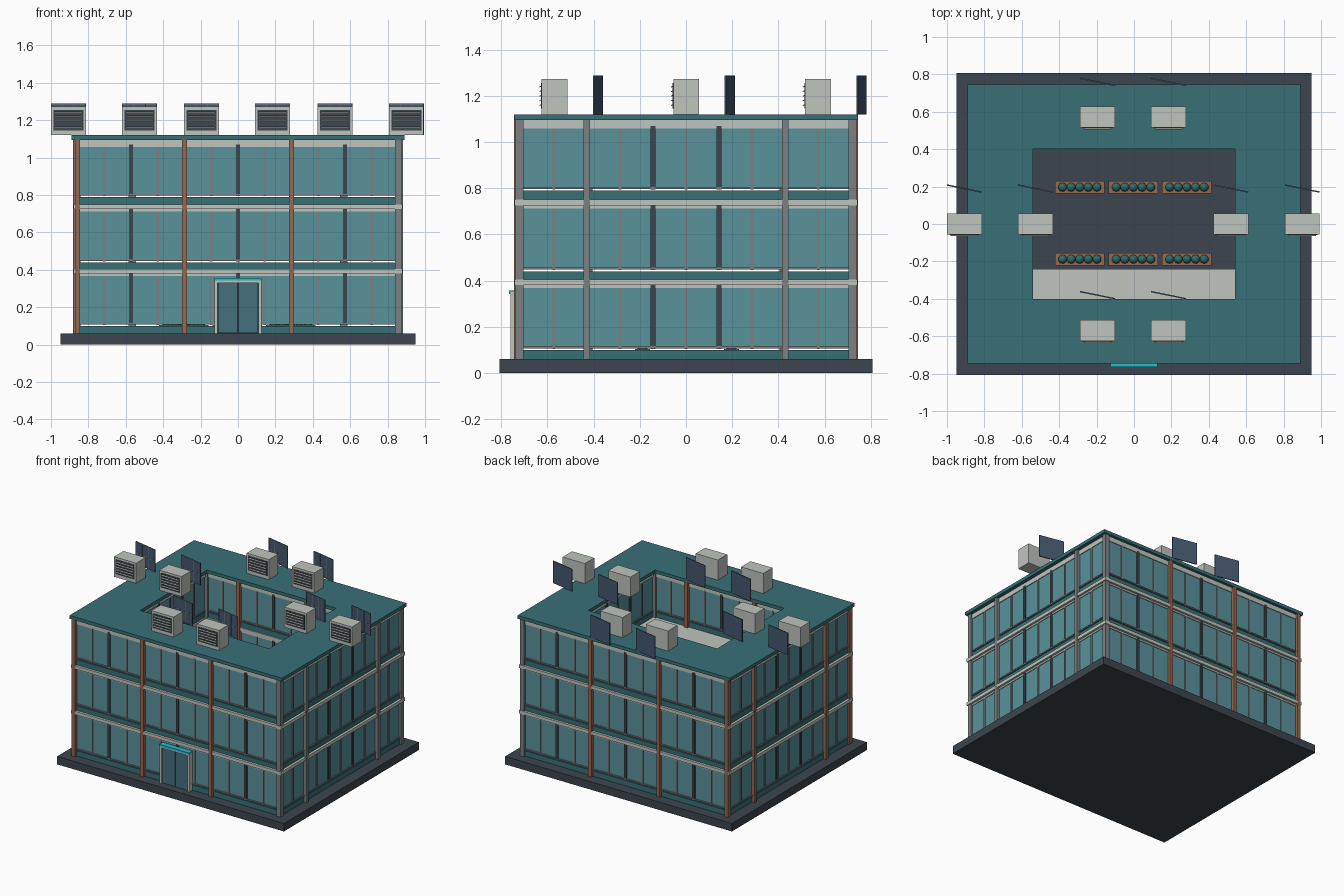
import bpy, bmesh, math
from mathutils import Matrix, Vector

if "Cube" in bpy.data.objects:
    bpy.data.objects.remove(bpy.data.objects["Cube"])

COL = dict(pale=(.52, .56, .52), dark=(.045, .06, .075), teal=(.04, .16, .18), glass=(.1, .29, .33),
           copper=(.3, .14, .09), grey=(.2, .22, .23), cyan=(.02, .5, .6), blue=(.06, .1, .16),
           door=(.06, .16, .2), green=(.03, .15, .14))
mats = {}
for k, c in COL.items():
    mats[k] = bpy.data.materials.new(k)
    mats[k].diffuse_color = (*c, 1)

parts = {}
I = Matrix.Identity(4)


def part(name, col):
    if name not in parts:
        parts[name] = (bmesh.new(), col)
    return parts[name][0]


def box(name, col, x0, x1, y0, y1, z0, z1, m=I):
    c = Vector(((x0 + x1) / 2, (y0 + y1) / 2, (z0 + z1) / 2))
    bmesh.ops.create_cube(part(name, col), size=1, matrix=m @ Matrix.Translation(c)
                          @ Matrix.Diagonal((x1 - x0, y1 - y0, z1 - z0, 1)))


def ring(name, col, X, Y, x, y, z0, z1):
    """Rectangular slab with a courtyard opening."""
    bm = part(name, col)
    loops = []
    for (a, b) in ((X, Y), (x, y)):
        for z in (z0, z1):
            loops.append([bm.verts.new((sx * a, sy * b, z))
                          for sx, sy in ((-1, -1), (1, -1), (1, 1), (-1, 1))])
    ob, ot, ib, it = loops
    for i in range(4):
        j = (i + 1) % 4
        for p, q in ((ob, ot), (ot, it), (it, ib), (ib, ob)):
            bm.faces.new((p[i], p[j], q[j], q[i]))


MOD = 0.1430
FLOORS = ((.06, .38), (.40, .725), (.75, 1.07))


def facade(tag, angle, dist, n, cols, col_mat):
    """Glazed wall of n modules; local -y is outward at distance dist."""
    m = Matrix.Rotation(angle, 4, 'Z') @ Matrix.Translation((0, -dist, 0))
    h = n * MOD / 2
    for z0, z1 in FLOORS:
        box(tag + "_spandrel", 'teal', -h, h, -.004, .016, z0, z0 + .04, m)
        box(tag + "_sill", 'grey', -h, h, -.008, .012, z0 + .047, z0 + .056, m)
        box(tag + "_head", 'pale', -h, h, -.006, .016, z1 - .012, z1 + .02, m)
        for i in range(n):
            a = -h + i * MOD
            box(tag + "_glass", 'glass', a + .006, a + MOD - .006, 0, .006, z0 + .056, z1 - .01, m)
        for i in range(n + 1):
            a = -h + i * MOD
            if any(abs(a - c) < .03 for c in cols):
                continue
            if round(a / MOD - cols[0] / MOD) % 2 == 0:
                box(tag + "_dark_mullion", 'dark', a - .01, a + .01, -.008, .014, z0 + .045, z1, m)
            else:
                box(tag + "_slim_mullion", 'grey', a - .006, a + .006, -.006, .014, z0 + .045, z1, m)
    for c in cols:
        box(tag + "_column", col_mat, c - .014, c + .014, -.024, .016, .06, 1.095, m)


# plinth, floor slabs, roof with courtyard opening
box("plinth", 'dark', -.95, .95, -.807, .807, 0, .06)
for z0, z1 in ((.38, .405), (.725, .75)):
    ring("floor_slabs", 'pale', .88, .742, .555, .415, z0, z1)
    box("courtyard_balcony", 'pale', -.555, .555, -.415, -.24, z0, z1)
ring("roof_upstand", 'pale', .862, .724, .565, .425, 1.065, 1.095)
ring("roof", 'teal', .89, .745, .54, .4, 1.095, 1.12)

# outer and courtyard facades
pi = math.pi
facade("front", 0, .72, 12, (-.858, -.286, .286), 'copper')
facade("back", pi, .72, 12, (.858, -.286, .286), 'copper')
facade("right", pi / 2, .858, 10, (-.429, .429), 'grey')
facade("left", -pi / 2, .858, 10, (-.429, .429), 'copper')
facade("court_back", 0, -.428, 8, (-.286, .286), 'copper')
facade("court_front", pi, -.428, 8, (-.286, .286), 'copper')
facade("court_left", pi / 2, -.57, 6, (-.429, .429), 'grey')
facade("court_right", -pi / 2, -.57, 6, (-.429, .429), 'grey')
for s in (-1, 1):
    box("corner_columns", 'grey', .84, .874, s * .72 - .017, s * .72 + .017, .06, 1.095)

# entrance
for s in (-1, 1):
    box("door_frame", 'pale', s * .1175 - .0075, s * .1175 + .0075, -.76, -.715, .06, .35)
    box("door_leaves", 'door', s * .055 - .053, s * .055 + .053, -.748, -.735, .062, .33)
box("door_surround", 'dark', -.11, .11, -.738, -.72, .06, .34)
box("door_frame", 'pale', -.125, .125, -.758, -.715, .33, .345)
box("door_canopy", 'cyan', -.125, .125, -.765, -.725, .343, .357)

# rooftop cooling units and tilted solar panels
spots = [(x, 0) for x in (-.907, -.527, .518, .9)] + [(x, y) for x in (-.195, .185) for y in (-.57, .57)]
for x, y in spots:
    m = Matrix.Translation((x, y, 1.12))
    box("cooling_units", 'pale', -.093, .093, -.055, .057, 0, .152, m)
    box("cooling_grilles", 'dark', -.08, .08, -.058, -.05, .025, .135, m)
    for i in range(5):
        t = m @ Matrix.Translation((0, -.06, .04 + i * .02)) @ Matrix.Rotation(.5, 4, 'X')
        box("grille_slats", 'pale', -.073, .073, -.005, .005, -.002, .002, t)
    p = m @ Matrix.Translation((0, .19, .083)) @ Matrix.Rotation(-.2, 4, 'Z')
    box("solar_panels", 'blue', -.095, .095, -.003, .003, -.083, .085, p)
    for i in range(4):
        u = -.0925 + i * .0617
        box("solar_panel_grid", 'grey', u - .0015, u + .0015, -.0042, 0, -.083, .085, p)
    for w in (-.081, 0, .083):
        box("solar_panel_grid", 'grey', -.094, .094, -.0042, 0, w - .0015, w + .0015, p)

# courtyard planters with round shrubs
for y in (-.188, .197):
    for x in (-.29, -.003, .283):
        box("planters", 'copper', x - .132, x + .132, y - .033, y + .033, .06, .105)
        for i in range(5):
            bmesh.ops.create_icosphere(part("shrubs", 'green'), subdivisions=2, radius=.024,
                                       matrix=Matrix.Translation((x + (i - 2) * .046, y, .11)))

for name, (bm, col) in parts.items():
    bmesh.ops.recalc_face_normals(bm, faces=bm.faces)
    if name == "shrubs":
        for f in bm.faces:
            f.smooth = True
    me = bpy.data.meshes.new(name)
    bm.to_mesh(me)
    bm.free()
    me.materials.append(mats[col])
    bpy.context.collection.objects.link(bpy.data.objects.new(name, me))

for m in bpy.data.materials:
    if m.users and not m.is_grease_pencil:
        m.use_nodes = True
        m.node_tree.nodes["Principled BSDF"].inputs["Base Color"].default_value = m.diffuse_color
